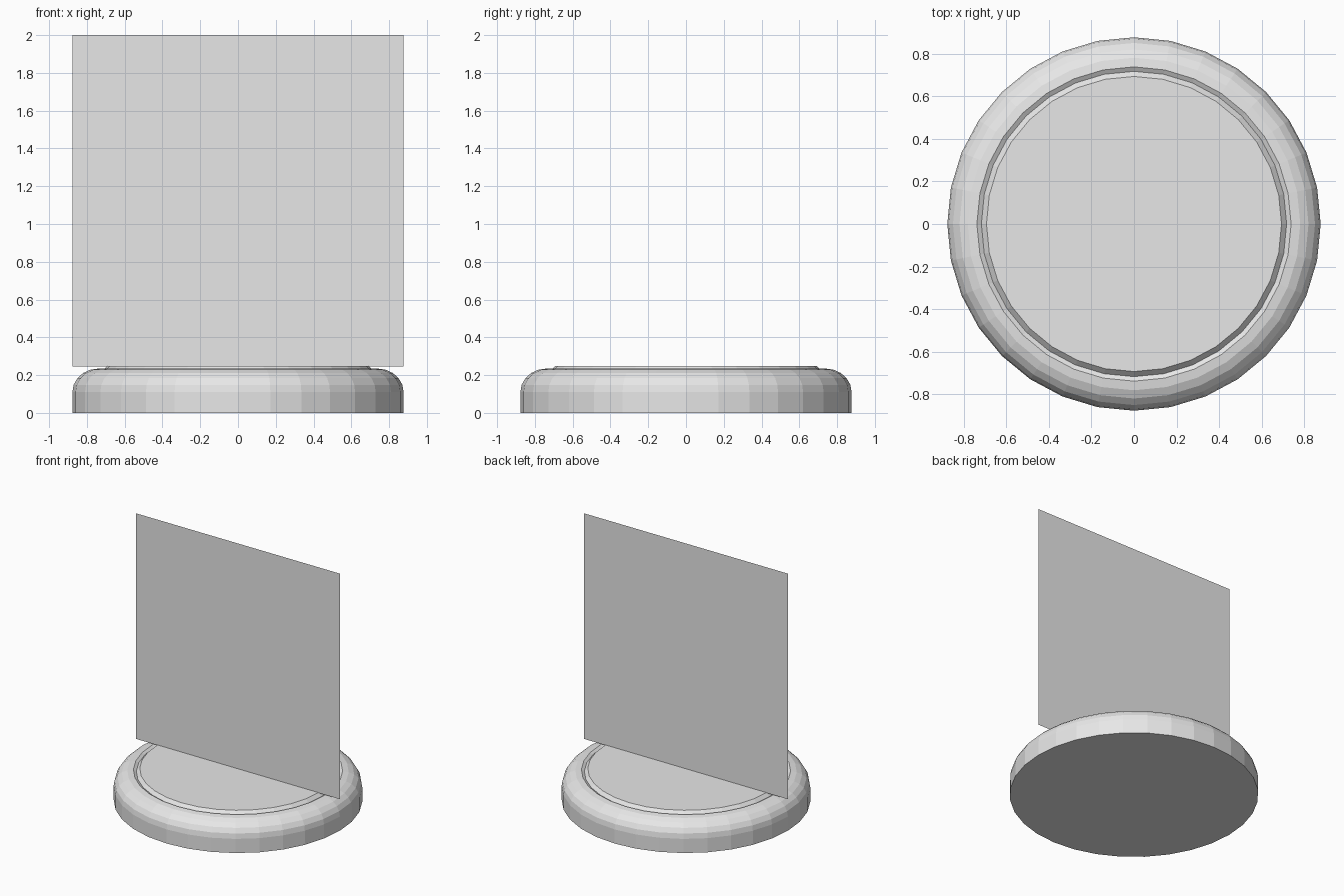
import bpy, bmesh, math

cube = bpy.data.objects.get("Cube")
if cube:
    bpy.data.objects.remove(cube, do_unlink=True)


def make_material(name, colour):
    mat = bpy.data.materials.new(name)
    mat.use_nodes = True
    mat.diffuse_color = colour
    mat.node_tree.nodes["Principled BSDF"].inputs["Base Color"].default_value = colour
    return mat


def add_object(name, bm, mat):
    mesh = bpy.data.meshes.new(name)
    bm.to_mesh(mesh)
    bm.free()
    mesh.materials.append(mat)
    obj = bpy.data.objects.new(name, mesh)
    bpy.context.collection.objects.link(obj)
    return obj


def lathe(name, profile, sides, mat):
    """Stack rings from (radius, height) pairs and cap both ends."""
    bm = bmesh.new()
    rings = []
    for r, z in profile:
        angles = [2 * math.pi * i / sides for i in range(sides)]
        rings.append([bm.verts.new((r * math.cos(a), r * math.sin(a), z)) for a in angles])
    for low, high in zip(rings, rings[1:]):
        for i in range(sides):
            j = (i + 1) % sides
            bm.faces.new((low[i], low[j], high[j], high[i]))
    bm.faces.new(rings[0][::-1])
    bm.faces.new(rings[-1])
    return add_object(name, bm, mat)


grey = make_material("light grey", (0.8, 0.8, 0.8, 1))

# Round stand: straight rim, rounded shoulder, V groove and raised flat top
radius, rim, shoulder_r, shoulder_z = 0.877, 0.11, 0.738, 0.235
steps = 5
profile = [(radius, 0)]
for k in range(steps + 1):
    a = math.pi / 2 * k / steps
    profile.append((shoulder_r + (radius - shoulder_r) * math.cos(a),
                    rim + (shoulder_z - rim) * math.sin(a)))
profile += [(0.717, 0.222), (0.693, 0.247)]
lathe("round_stand", profile, 32, grey)

# Upright square card, a single sheet facing the front
bm = bmesh.new()
corners = [(-radius, 0.245), (radius, 0.245), (radius, 2), (-radius, 2)]
bm.faces.new([bm.verts.new((x, 0, z)) for x, z in corners])
add_object("upright_card", bm, grey)
